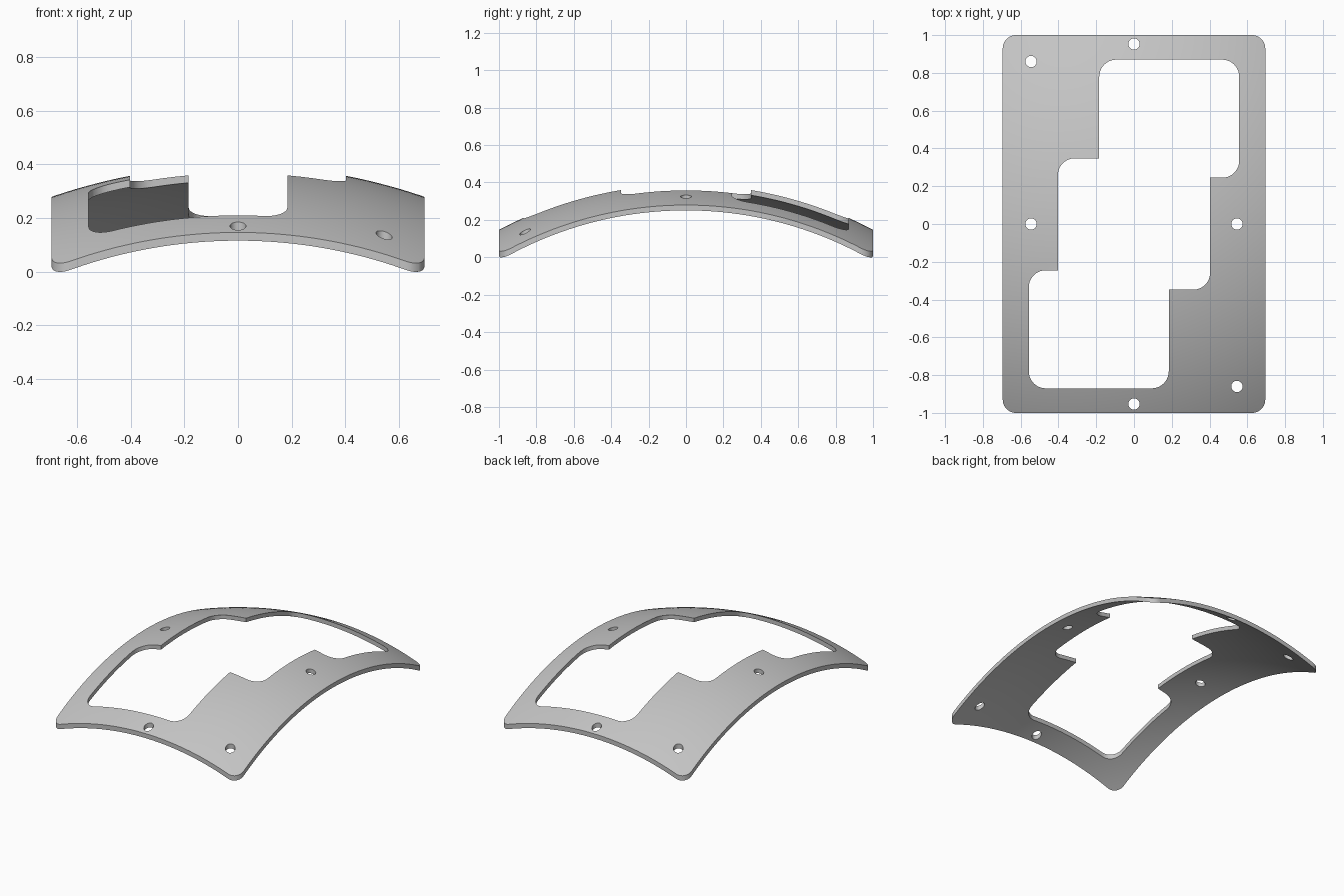
import bpy, bmesh, math
from mathutils import Vector

if "Cube" in bpy.data.objects:
    bpy.data.objects.remove(bpy.data.objects["Cube"], do_unlink=True)

HALF_X, HALF_Y = 0.695, 1.0
CENTRE_Z = -1.734            # centre of the spherical shell
R_OUT, R_IN = 2.13, 2.103


def material(name, grey):
    m = bpy.data.materials.new(name)
    m.diffuse_color = (grey, grey, grey, 1)
    m.use_nodes = True
    m.node_tree.nodes["Principled BSDF"].inputs["Base Color"].default_value = (grey, grey, grey, 1)
    return m


def make_object(name, bm):
    bmesh.ops.recalc_face_normals(bm, faces=bm.faces)
    me = bpy.data.meshes.new(name)
    bm.to_mesh(me)
    bm.free()
    ob = bpy.data.objects.new(name, me)
    bpy.context.collection.objects.link(ob)
    return ob


def rounded(corners, steps=10):
    """Outline from (x, y, radius) corners; a zero radius stays sharp."""
    out = []
    for i, (x, y, r) in enumerate(corners):
        p = Vector((x, y))
        if r == 0:
            out.append(p)
            continue
        a = (Vector(corners[i - 1][:2]) - p).normalized()
        b = (Vector(corners[(i + 1) % len(corners)][:2]) - p).normalized()
        for k in range(steps + 1):
            t = k / steps * math.pi / 2
            out.append(p + r * (a * (1 - math.sin(t)) + b * (1 - math.cos(t))))
    return out


def prism(bm, outline):
    face = bm.faces.new([bm.verts.new((p.x, p.y, -0.5)) for p in outline])
    top = bmesh.ops.extrude_face_region(bm, geom=[face])["geom"]
    bmesh.ops.translate(bm, vec=(0, 0, 1.2),
                        verts=[v for v in top if isinstance(v, bmesh.types.BMVert)])


def domed(bm, radius):
    grid = bmesh.ops.create_grid(bm, x_segments=44, y_segments=60, size=1)["verts"]
    for v in grid:
        v.co.x *= HALF_X + 0.05
        v.co.y *= HALF_Y + 0.05
        v.co.z = CENTRE_Z + math.sqrt(radius ** 2 - v.co.x ** 2 - v.co.y ** 2)


# Curved shell, oversized: outer and inner domes joined along their borders
bm = bmesh.new()
domed(bm, R_OUT)
domed(bm, R_IN)
bmesh.ops.bridge_loops(bm, edges=[e for e in bm.edges if e.is_boundary])
plate = make_object("curved_frame_plate", bm)

# Outer rounded rectangle
bm = bmesh.new()
prism(bm, rounded([(sx * HALF_X, sy * HALF_Y, 0.07)
                   for sx, sy in ((-1, -1), (1, -1), (1, 1), (-1, 1))]))
outline = make_object("outline_cutter", bm)

# Stepped window, the same after a half turn, and the six screw holes
bm = bmesh.new()
half = [(-0.403, 0.348, 0.09), (-0.184, 0.348, 0), (-0.184, 0.87, 0.09),
        (0.557, 0.87, 0.09), (0.557, 0.245, 0.09), (0.403, 0.245, 0)]
prism(bm, rounded(half + [(-x, -y, r) for x, y, r in half]))
for hx, hy in ((0, 0.953), (0.545, 0), (-0.545, 0.86)):
    for s in (1, -1):
        prism(bm, [Vector((s * hx + 0.03 * math.cos(a), s * hy + 0.03 * math.sin(a)))
                   for a in (k * math.tau / 32 for k in range(32))])
openings = make_object("openings_cutter", bm)

# Trim the shell, then cut the openings
bpy.context.view_layer.objects.active = plate
plate.select_set(True)
for cutter, op in ((outline, "INTERSECT"), (openings, "DIFFERENCE")):
    cutter.hide_render = True
    mod = plate.modifiers.new(op.lower(), "BOOLEAN")
    mod.operation, mod.solver, mod.object = op, "EXACT", cutter
    bpy.ops.object.modifier_apply(modifier=mod.name)
    bpy.data.objects.remove(cutter, do_unlink=True)

plate.data.materials.clear()
plate.data.materials.append(material("light_grey", 0.55))
bpy.ops.object.shade_smooth_by_angle(angle=math.radians(30))
